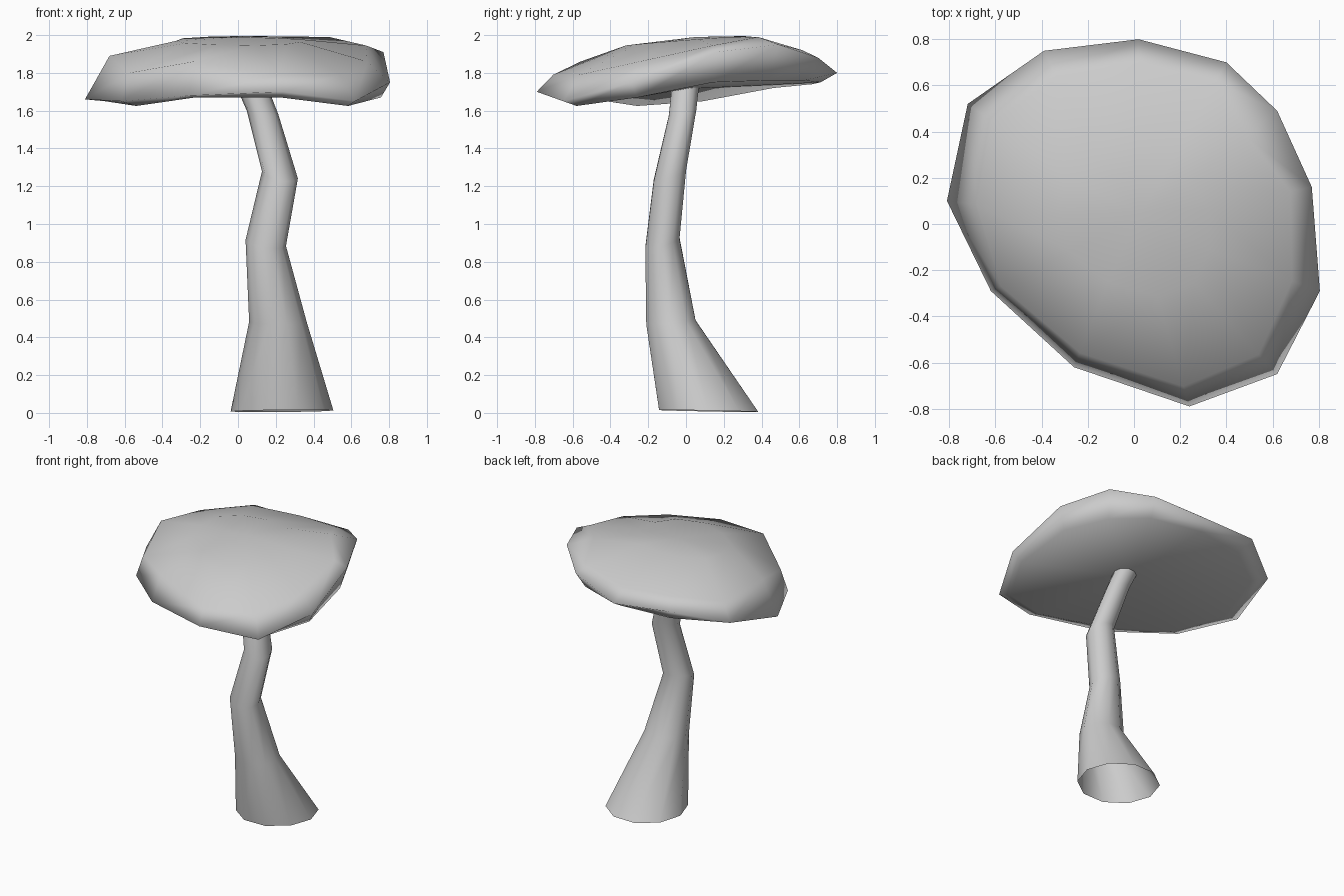
import bpy, bmesh
from math import sin, cos, tau

if "Cube" in bpy.data.objects:
    bpy.data.objects.remove(bpy.data.objects["Cube"])


def skin(name, rings, bottom=None, top=None):
    """Join rings (low to high, counter-clockwise); optional centre points close the ends."""
    bm = bmesh.new()
    rows = [[bm.verts.new(p) for p in ring] for ring in rings]
    n = len(rows[0])
    for lo, hi in zip(rows, rows[1:]):
        for i in range(n):
            j = (i + 1) % n
            bm.faces.new((lo[i], lo[j], hi[j], hi[i]))
    for centre, row, flip in ((bottom, rows[0], True), (top, rows[-1], False)):
        if centre:
            c = bm.verts.new(centre)
            for i in range(n):
                a, b = row[i], row[(i + 1) % n]
                bm.faces.new((c, b, a) if flip else (c, a, b))
    for f in bm.faces:
        f.smooth = True
    mesh = bpy.data.meshes.new(name)
    bm.to_mesh(mesh)
    bm.free()
    obj = bpy.data.objects.new(name, mesh)
    bpy.context.collection.objects.link(obj)
    return obj


# Bent, flared stem, open at the foot: x, y, z, x radius, y radius, x tilt, y tilt
path = [
    (0.233, 0.12, 0.01, 0.272, 0.276, 0.01, -0.02),
    (0.212, -0.08, 0.48, 0.153, 0.137, -0.02, 0.08),
    (0.147, -0.125, 0.90, 0.107, 0.095, -0.15, 0.28),
    (0.222, -0.085, 1.26, 0.095, 0.09, -0.2, 0.35),
    (0.13, -0.018, 1.59, 0.083, 0.076, -0.1, 0.2),
    (0.06, 0.0, 1.76, 0.083, 0.076, 0.0, 0.0),
]
stem_rings = []
for x, y, z, rx, ry, tx, ty in path:
    ring = []
    for k in range(10):
        dx, dy = rx * cos(tau * k / 10), ry * sin(tau * k / 10)
        ring.append((x + dx, y + dy, max(0, z + tx * dx + ty * dy)))
    stem_rings.append(ring)
skin("stem", stem_rings)

# Wavy cap: rim x, y, z, then shoulder scale, shoulder height, underside edge height
rim = [
    (-0.81, 0.10, 1.66, 0.84, 1.89, 1.65),
    (-0.62, -0.29, 1.65, 0.93, 1.80, 1.625),
    (-0.26, -0.62, 1.68, 0.90, 1.86, 1.67),
    (0.24, -0.79, 1.70, 0.89, 1.79, 1.67),
    (0.62, -0.65, 1.65, 0.87, 1.79, 1.625),
    (0.805, -0.29, 1.75, 0.85, 1.86, 1.67),
    (0.77, 0.16, 1.91, 0.88, 1.945, 1.75),
    (0.62, 0.49, 1.95, 0.78, 1.99, 1.76),
    (0.40, 0.70, 1.88, 0.88, 1.92, 1.76),
    (0.02, 0.80, 1.80, 0.87, 1.88, 1.75),
    (-0.39, 0.75, 1.83, 0.85, 1.885, 1.74),
    (-0.72, 0.52, 1.75, 0.85, 1.85, 1.72),
]
under = [(x * (0.87 if x < 0 else 0.94), y * 0.89, r[2])
         for x, y, *r in ((q[0], q[1], q[2], q[3], q[5]) for q in rim)]
under = [(u[0], u[1], q[5]) for u, q in zip(under, rim)]
edge = [q[:3] for q in rim]
shoulder = [(x * s, y * s, zs) for x, y, z, s, zs, zu in rim]
crown = []
for x, y, z in shoulder:
    x, y = x * 0.48, y * 0.45
    crown.append((x, y, min(2.0, 1.97 + 0.08 * y + 0.01 * x)))
skin("cap", [under, edge, shoulder, crown], (0.03, 0.0, 1.715), (0.03, 0.05, 1.99))
